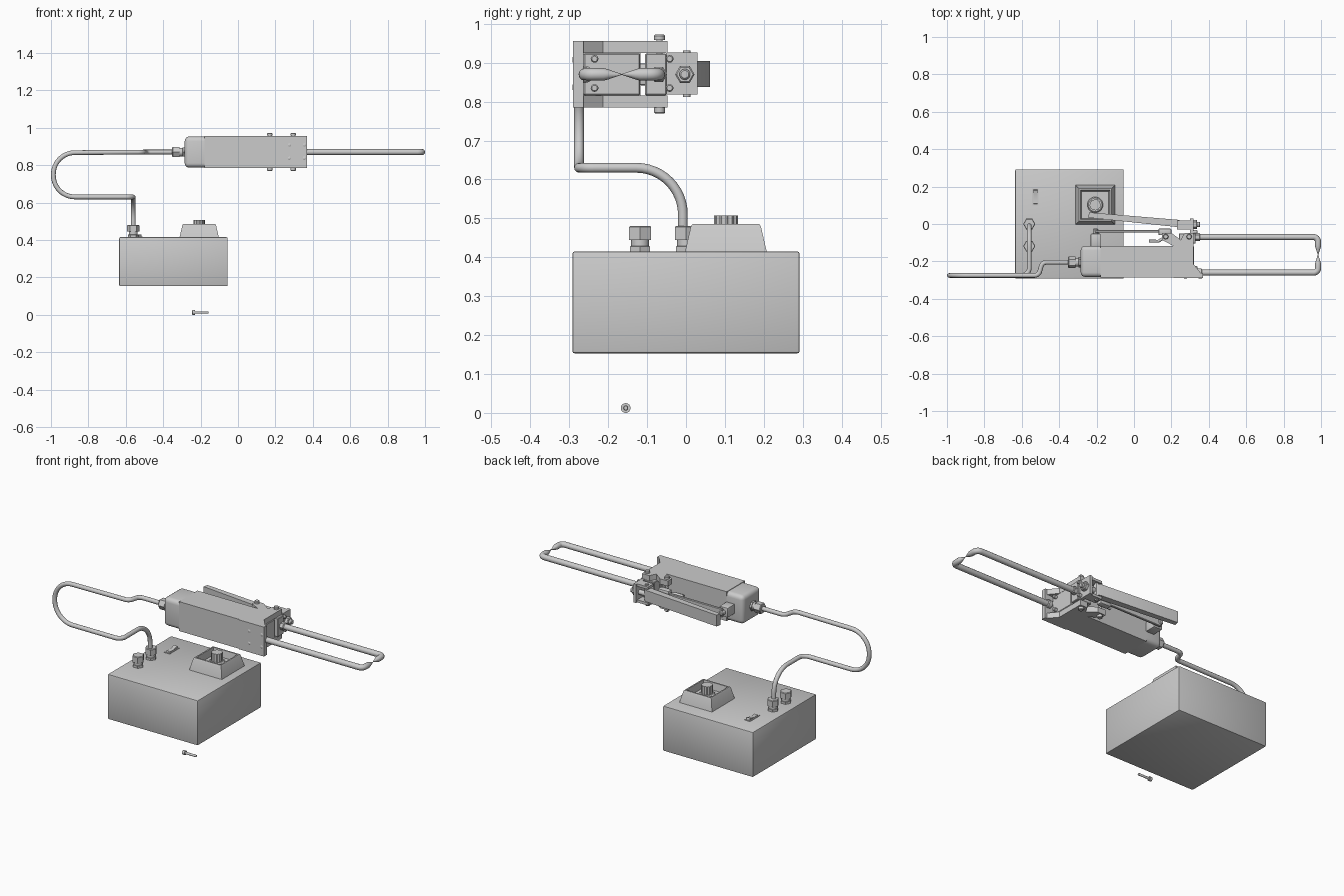
import bpy, bmesh, math
from mathutils import Vector, Matrix

if "Cube" in bpy.data.objects:
    bpy.data.objects.remove(bpy.data.objects["Cube"])

S2 = math.sqrt(2)


def add(name, bm):
    bmesh.ops.recalc_face_normals(bm, faces=bm.faces)
    me = bpy.data.meshes.new(name)
    bm.to_mesh(me)
    bm.free()
    ob = bpy.data.objects.new(name, me)
    bpy.context.collection.objects.link(ob)
    bpy.ops.object.select_all(action='DESELECT')
    ob.select_set(True)
    bpy.context.view_layer.objects.active = ob
    bpy.ops.object.shade_smooth_by_angle(angle=math.radians(35))
    return ob


def box(name, lo, hi, bevel=0, pick=lambda e: True, seg=3):
    bm = bmesh.new()
    bmesh.ops.create_cube(bm, size=1)
    for v in bm.verts:
        v.co = [(a + b) / 2 + c * (b - a) for a, b, c in zip(lo, hi, v.co)]
    if bevel:
        bmesh.ops.bevel(bm, geom=[e for e in bm.edges if pick(e)], offset=bevel,
                        segments=seg, profile=0.5, affect='EDGES')
    return add(name, bm)


def prism(name, pts, z0, z1):
    bm = bmesh.new()
    f = bm.faces.new([bm.verts.new((x, y, z0)) for x, y in pts])
    r = bmesh.ops.extrude_face_region(bm, geom=[f])
    for v in r['geom']:
        if isinstance(v, bmesh.types.BMVert):
            v.co.z = z1
    return add(name, bm)


def turn(name, p, axis, profile, n=24, phase=0.0):
    """Rings (distance along axis, radius) joined with n sides, capped."""
    bm = bmesh.new()
    rot = Vector(axis).to_track_quat('Z', 'Y')
    rings = []
    for t, r in profile:
        rings.append([bm.verts.new(Vector(p) + rot @ Vector((
            r * math.cos(phase + 2 * math.pi * i / n),
            r * math.sin(phase + 2 * math.pi * i / n), t))) for i in range(n)])
    for a, b in zip(rings, rings[1:]):
        for i in range(n):
            j = (i + 1) % n
            bm.faces.new((a[i], a[j], b[j], b[i]))
    bm.faces.new(rings[0])
    bm.faces.new(rings[-1])
    return add(name, bm)


def fillet(pts, radii, steps=12):
    pts = [Vector(p) for p in pts]
    out = [pts[0]]
    for a, b, c, r in zip(pts, pts[1:], pts[2:], radii):
        u, v = (a - b).normalized(), (c - b).normalized()
        half = u.angle(v) / 2
        centre = b + (u + v).normalized() * r / math.sin(half)
        s, e = b + u * r / math.tan(half) - centre, b + v * r / math.tan(half) - centre
        ang = s.angle(e)
        for k in range(steps + 1):
            t = k / steps
            out.append(centre + (s * math.sin((1 - t) * ang) + e * math.sin(t * ang)) / math.sin(ang))
    return out + [pts[-1]]


def tube(name, pts, r, scale=None):
    cu = bpy.data.curves.new(name, 'CURVE')
    cu.dimensions = '3D'
    cu.bevel_depth = r
    cu.bevel_resolution = 4
    cu.use_fill_caps = True
    sp = cu.splines.new('POLY')
    sp.points.add(len(pts) - 1)
    for i, p in enumerate(pts):
        sp.points[i].co = (*p, 1)
        sp.points[i].radius = scale[i] if scale else 1
    ob = bpy.data.objects.new(name, cu)
    bpy.context.collection.objects.link(ob)
    return ob


def gland(name, p, axis, length, r):
    """Hex base, round neck and hex nut."""
    for part, a, b, k, n in (('base', 0, .22, .95, 6), ('neck', .2, .5, .75, 20), ('nut', .45, 1, 1.05, 6)):
        turn(name + '_' + part, p, axis,
             [(a * length, r * k), (b * length * .95, r * k), (b * length, r * k * .9)], n)


# Power supply case
box('supply_case', (-.635, -.292, .153), (-.055, .292, .415), .006, seg=2)
turn('dial_housing', (-.2075, .1025, .414), (0, 0, 1),
     [(0, .105 * S2), (.065, .09 * S2), (.071, .086 * S2), (.071, .078 * S2), (.03, .072 * S2)], 4, math.pi / 4)
turn('dial_base', (-.2075, .1025, .44), (0, 0, 1), [(0, .042), (.015, .042), (.02, .036)], 32)
prism('dial_knob', [(-.2075 + (.031 - .003 * (i // 2 % 2)) * math.cos(i * math.pi / 24),
                     .1025 + (.031 - .003 * (i // 2 % 2)) * math.sin(i * math.pi / 24))
                    for i in range(48)], .45, .507)
for i, y in enumerate((0, -.118)):
    gland('socket_%d' % i, (-.56, y, .414), (0, 0, 1), .067, .031)

# Rocker switch
box('switch_frame', (-.545, .1, .412), (-.51, .19, .418))
rocker = prism('switch_rocker', [(-.04, 0), (.04, 0), (.035, .014), (0, .004), (-.035, .007)], -.011, .011)
rocker.matrix_world = Matrix(((0, 0, 1, -.5275), (1, 0, 0, .145), (0, 1, 0, .416), (0, 0, 0, 1)))

# Cable from supply to handle
tube('cable', fillet([(-.56, -.008, .46), (-.56, -.008, .63), (-.56, -.275, .63), (-.987, -.275, .63),
                      (-.987, -.275, .866), (-.51, -.275, .87), (-.49, -.205, .87), (-.33, -.205, .87)],
                     [.12, .04, .115, .115, .03, .03]), .0125)
gland('handle_gland', (-.28, -.205, .87), (-1, 0, 0), .072, .03)

# Handle: rounded end cap, main body, open jaw end
box('handle_end', (-.285, -.283, .787), (-.18, -.117, .953), .024,
    lambda e: min(v.co.x for v in e.verts) < -.27, 4)
box('handle_body', (-.18, -.285, .785), (.21, -.117, .956))
box('jaw_plate', (.21, -.29, .785), (.37, -.263, .956))
for name, z0, z1 in (('jaw_upper_cheek', .925, .956), ('jaw_lower_cheek', .785, .816)):
    prism(name, [(.21, -.265), (.36, -.265), (.317, -.213), (.317, -.117), (.317, -.048),
                 (.27, -.048), (.25, -.085), (.21, -.117)], z0, z1)
    prism(name + '_ear', [(.21, -.117), (.25, -.085), (.2, -.048), (.15, -.048), (.15, -.085)], z0, z1)
for i, x in enumerate((.275, .355)):
    for j, z in enumerate((.837, .908)):
        turn('plate_rivet_%d%d' % (i, j), (x, -.287, z), (0, -1, 0), [(0, .009), (.003, .009), (.005, .006)], 12)
for i, x in enumerate((.17, .295)):
    turn('cross_bolt_%d' % i, (x, -.068, .769), (0, 0, 1),
         [(0, .011), (.003, .014), (.016, .014), (.016, .008), (.19, .008),
          (.19, .014), (.2, .014), (.204, .011)], 16)

# Insulator blocks holding the electrodes
box('fixed_insulator', (.24, -.263, .816), (.32, -.118, .924), .003, seg=1)
box('moving_insulator', (.24, -.105, .816), (.33, -.05, .924), .003, seg=1)
for i, y in enumerate((-.235, -.042)):
    for j, z in enumerate((.835, .91)):
        turn('insulator_screw_%d%d' % (i, j), (.3, y, z), (1, 0, 0), [(0, .01), (.036, .01), (.04, .007)], 12)

# Pivot bracket with clamp bolt
box('pivot_bracket', (.3, -.052, .818), (.318, .03, .926))
for i, z in enumerate((.818, .911)):
    box('pivot_lug_%d' % i, (.23, -.03, z), (.302, .02, z + .015))
turn('pivot_bolt', (.24, -.003, .87), (1, 0, 0), [(0, .014), (.11, .014), (.114, .01)], 16)
turn('pivot_nut', (.318, -.003, .87), (1, 0, 0), [(0, .025), (.016, .025), (.02, .021)], 6)
turn('pivot_pin', (.25, .002, .812), (0, 0, 1), [(0, .01), (.12, .01)], 16)

# Squeeze lever, return arm and its post
prism('squeeze_lever', [(-.245, .034), (-.24, .062), (.24, .022), (.26, .012), (.265, -.005),
                        (.25, -.018), (.23, -.016)], .838, .904)
box('return_arm', (-.21, -.046, .845), (.19, -.032, .895), .003, seg=1)
box('arm_post', (-.232, -.12, .842), (-.178, -.052, .898), .005, seg=2)
turn('arm_post_pin', (-.205, -.06, .87), (0, 1, 0), [(0, .014), (.03, .014), (.035, .01)], 16)
box('arm_hinge', (.13, -.06, .83), (.2, -.024, .91), .008, seg=2)
tube('contact_tongue', [(.08, -.092, .87), (.13, -.092, .87), (.16, -.075, .87)], .008)

# Pair of electrodes meeting at a point
for i, (y, s, x0) in enumerate(((-.07, -1, .33), (-.26, 1, .34))):
    turn('electrode_collar_%d' % i, (x0, y, .87), (1, 0, 0), [(0, .022), (.02, .022), (.024, .018)], 6 if i == 0 else 20)
    path = fillet([(x0, y, .87), (.984, y, .87), (.984, y + s * .048, .87)], [.024], 6)
    path += [Vector((.984, y + s * .06, .87)), Vector((.984, y + s * .095, .87))]
    tube('electrode_%d' % i, path, .0162, [1] * (len(path) - 2) + [.8, .06])

# Loose socket-head screw
turn('loose_screw', (-.245, -.155, .0125), (1, 0, 0),
     [(.008, .006), (0, .006), (0, .011), (.002, .0125), (.016, .0125), (.016, .0065), (.083, .0065), (.086, .005)], 24)
